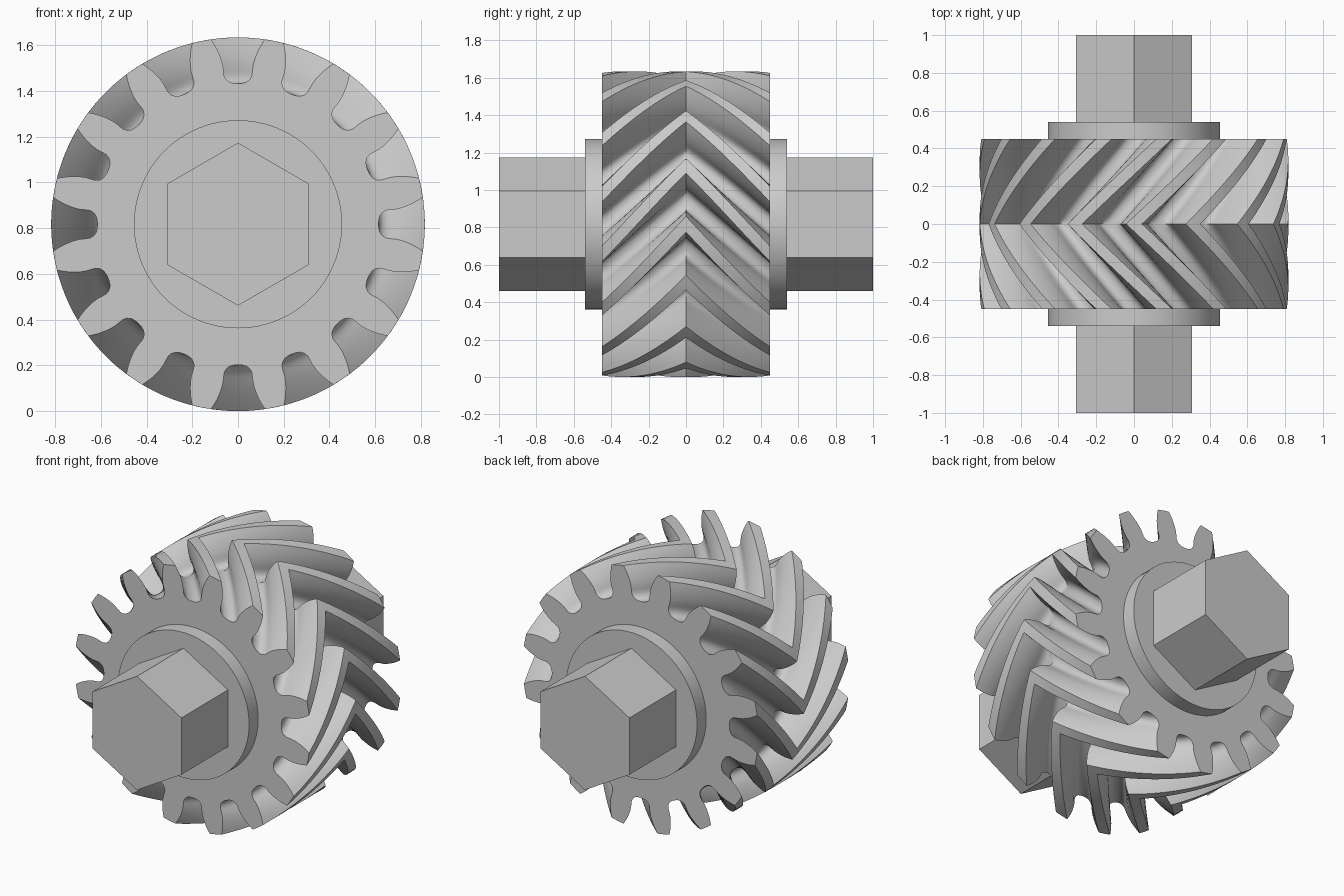
import bpy
import bmesh
from math import sin, cos, pi, radians

cube = bpy.data.objects.get("Cube")
if cube:
    bpy.data.objects.remove(cube)

TEETH = 16
PITCH = 2 * pi / TEETH
TIP = 0.817
CENTRE = TIP              # height of the axle line
HALF = 0.45               # half width of the toothed body
TWIST = 1.5 * PITCH       # tooth advance from each end to the middle
STEPS = 16                # slices per half

grey = bpy.data.materials.new("plain grey")
grey.use_nodes = True
colour = (0.6, 0.6, 0.6, 1)
grey.diffuse_color = colour
grey.node_tree.nodes["Principled BSDF"].inputs["Base Color"].default_value = colour


def loft(name, rings, smooth=True):
    """Skin a list of equal closed rings along y and cap both ends."""
    bm = bmesh.new()
    loops = [[bm.verts.new(p) for p in ring] for ring in rings]
    n = len(loops[0])
    for a, b in zip(loops, loops[1:]):
        for i in range(n):
            j = (i + 1) % n
            bm.faces.new((a[i], a[j], b[j], b[i]))
    bm.faces.new(loops[0])
    bm.faces.new(loops[-1])
    bmesh.ops.recalc_face_normals(bm, faces=bm.faces)
    mesh = bpy.data.meshes.new(name)
    bm.to_mesh(mesh)
    bm.free()
    mesh.materials.append(grey)
    obj = bpy.data.objects.new(name, mesh)
    bpy.context.collection.objects.link(obj)
    if smooth:
        bpy.ops.object.select_all(action='DESELECT')
        obj.select_set(True)
        bpy.context.view_layer.objects.active = obj
        bpy.ops.object.shade_smooth_by_angle(angle=radians(30))
    return obj


def ring(profile, y, turn=0.0):
    return [(r * cos(a + turn), y, CENTRE + r * sin(a + turn)) for r, a in profile]


def prism(name, radius, sides, y0, y1, smooth):
    profile = [(radius, pi / 2 + 2 * pi * i / sides) for i in range(sides)]
    loft(name, [ring(profile, y0), ring(profile, y1)], smooth)


# One gap outline: radius and half angle in degrees, from root to tip
flank = [(0.616, 1.6), (0.622, 3.4), (0.635, 4.7), (0.652, 5.35), (0.67, 5.4),
         (0.695, 5.4), (0.72, 5.7), (0.745, 6.2), (0.77, 6.8), (0.795, 7.55), (TIP, 8.3)]
gap = [(r, -radians(a)) for r, a in reversed(flank)] + [(0.615, 0)]
gap += [(r, radians(a)) for r, a in flank] + [(TIP, PITCH / 2)]
outline = [(r, a + k * PITCH) for k in range(TEETH) for r, a in gap]

# Herringbone body, with the teeth leading at the middle
slices = []
for s in range(-STEPS, STEPS + 1):
    t = s / STEPS
    slices.append(ring(outline, t * HALF, TWIST * (1 - abs(t))))
loft("herringbone_gear", slices)

# Collar and hexagonal shaft on each side
for side, label in ((-1, "front"), (1, "back")):
    prism(label + "_collar", 0.455, 96, side * HALF, side * 0.54, True)
    prism(label + "_hex_shaft", 0.356, 6, side * 0.54, side, False)
